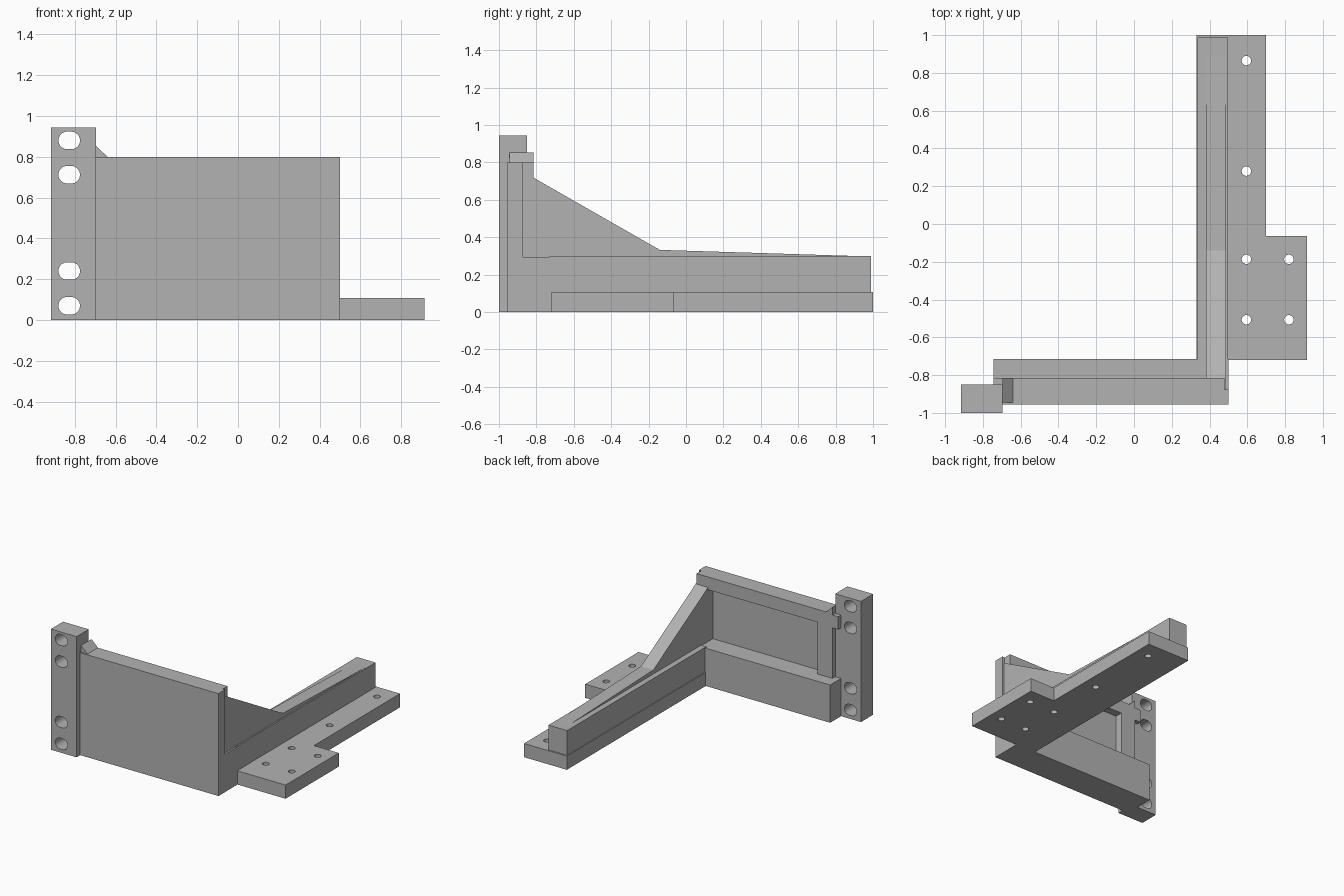
import bpy, math

if "Cube" in bpy.data.objects:
    bpy.data.objects.remove(bpy.data.objects["Cube"], do_unlink=True)

grey = bpy.data.materials.new("plain_grey")
grey.use_nodes = True
grey.diffuse_color = (0.45, 0.45, 0.45, 1)
grey.node_tree.nodes["Principled BSDF"].inputs["Base Color"].default_value = grey.diffuse_color


def prism(name, outline, axis, low, high):
    """Extrude a 2D outline along the x, y or z axis."""
    place = {"x": lambda p, d: (d, p[0], p[1]),
             "y": lambda p, d: (p[0], d, p[1]),
             "z": lambda p, d: (p[0], p[1], d)}[axis]
    n = len(outline)
    verts = [place(p, d) for d in (low, high) for p in outline]
    faces = [tuple(range(n))[::-1], tuple(range(n, 2 * n))]
    faces += [(i, (i + 1) % n, (i + 1) % n + n, i + n) for i in range(n)]
    area = sum(outline[i][0] * outline[(i + 1) % n][1]
               - outline[(i + 1) % n][0] * outline[i][1] for i in range(n))
    if (area < 0) != (axis == "y"):
        faces = [f[::-1] for f in faces]
    mesh = bpy.data.meshes.new(name)
    mesh.from_pydata(verts, [], faces)
    mesh.materials.append(grey)
    obj = bpy.data.objects.new(name, mesh)
    bpy.context.collection.objects.link(obj)
    return obj


def box(name, x, y, z):
    return prism(name, [(x[0], y[0]), (x[1], y[0]), (x[1], y[1]), (x[0], y[1])], "z", *z)


def slot(cx, cy, radius, stretch=0.0, steps=24):
    """Circle outline, optionally stretched sideways into a slot."""
    points = []
    for i in range(steps):
        a = 2 * math.pi * (i + 0.5) / steps
        side = math.copysign(stretch, math.cos(a))
        points.append((cx + side + radius * math.cos(a), cy + radius * math.sin(a)))
    return points


def drill(obj, outlines, axis, low, high):
    """Cut each outline right through the part."""
    for outline in outlines:
        cutter = prism("hole_cutter", outline, axis, low, high)
        cutter.hide_render = True
        mod = obj.modifiers.new("hole", "BOOLEAN")
        mod.operation = "DIFFERENCE"
        mod.solver = "EXACT"
        mod.object = cutter
        bpy.context.view_layer.objects.active = obj
        bpy.ops.object.modifier_apply(modifier=mod.name)
        bpy.data.objects.remove(cutter, do_unlink=True)
    bpy.ops.object.select_all(action="DESELECT")
    obj.select_set(True)
    bpy.ops.object.shade_smooth_by_angle(angle=math.radians(30))


# Upright panel with a raised frame on its back
box("front_panel", (-0.695, 0.5), (-0.955, -0.875), (0, 0.8))
prism("back_frame",
      [(-0.695, 0.29), (-0.565, 0.29), (-0.565, 0.7), (0.38, 0.7),
       (0.48, 0.7), (0.48, 0.8), (-0.695, 0.8)], "y", -0.875, -0.815)

# Thick lower rail behind the panel, overlapping the mounting post
box("lower_rail", (-0.695, 0.5), (-0.875, -0.715), (0, 0.295))
box("rail_end", (-0.745, -0.695), (-0.85, -0.715), (0, 0.295))

# Small corner wedge and tab beside the post
prism("corner_wedge", [(-0.695, 0.8), (-0.64, 0.8), (-0.695, 0.853)], "y", -0.945, -0.815)
box("post_tab", (-0.745, -0.695), (-0.85, -0.815), (0.69, 0.79))

# Mounting post with slotted holes
post = box("mounting_post", (-0.917, -0.695), (-1, -0.85), (0, 0.943))
drill(post, [slot(-0.827, z, 0.043, 0.01) for z in (0.07, 0.24, 0.712, 0.88)], "y", -1.1, -0.7)

# Stepped foot plate with bolt holes
foot = prism("foot_plate",
             [(0.33, -0.72), (0.915, -0.72), (0.915, -0.063), (0.7, -0.063), (0.7, 1), (0.33, 1)],
             "z", 0, 0.107)
bolts = [(0.595, y) for y in (-0.507, -0.187, 0.28, 0.865)]
bolts += [(0.82, y) for y in (-0.507, -0.187)]
drill(foot, [slot(x, y, 0.025) for x, y in bolts], "z", -0.1, 0.2)

# Long beam on the foot, with a sloping brace up to the panel
box("long_beam", (0.336, 0.497), (-0.73, 0.988), (0.107, 0.3))
prism("sloping_brace",
      [(-0.875, 0.25), (0.985, 0.25), (0.985, 0.297), (-0.14, 0.332), (-0.875, 0.752)],
      "x", 0.38, 0.487)
